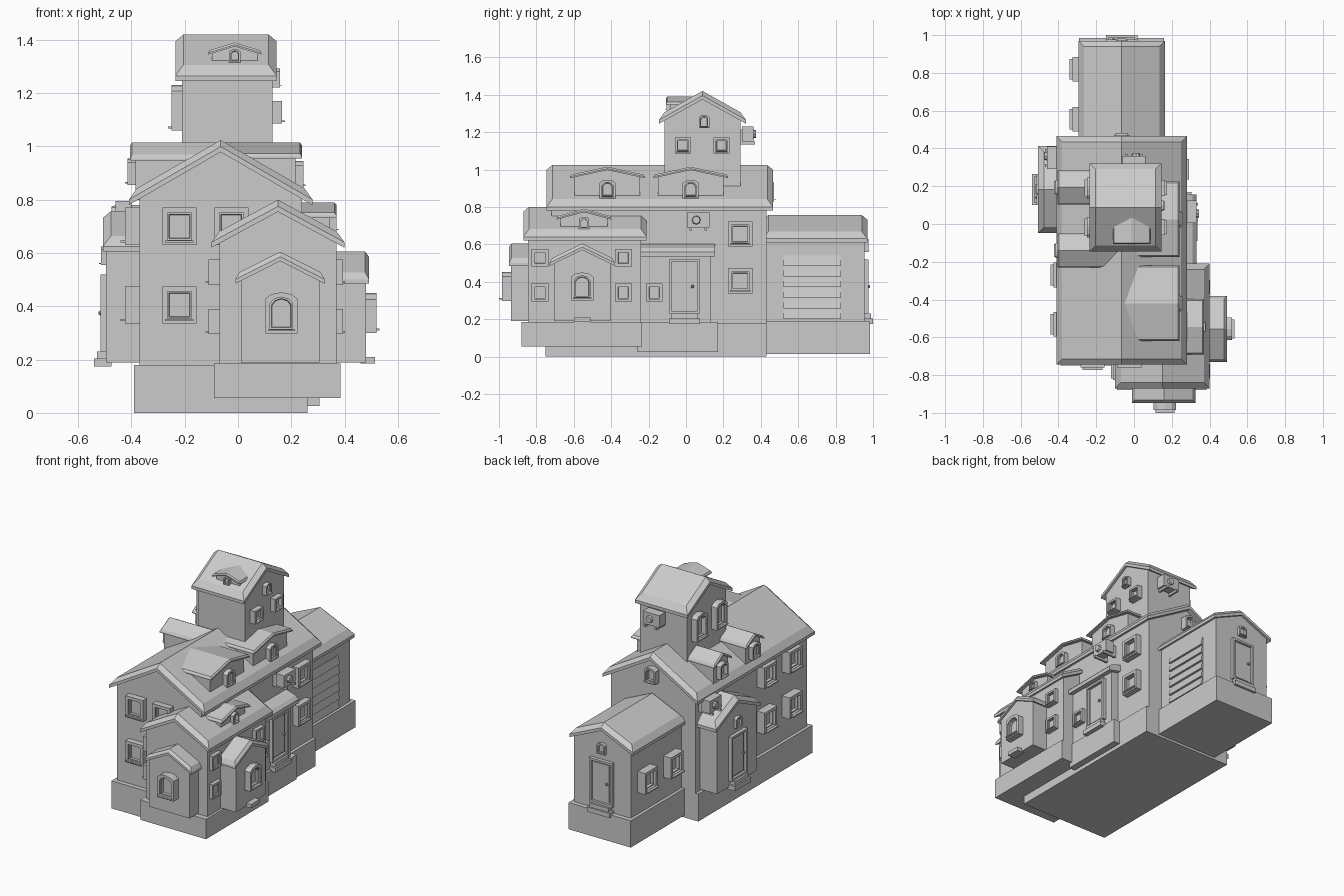
import bpy, bmesh, math
from mathutils import Matrix, Vector

if "Cube" in bpy.data.objects:
    bpy.data.objects.remove(bpy.data.objects["Cube"])

TURN = {'front': 0, 'right': 90, 'back': 180, 'left': -90}


def finish(name, bm, matrix=None):
    bmesh.ops.recalc_face_normals(bm, faces=bm.faces)
    if matrix:
        bm.transform(matrix)
    me = bpy.data.meshes.new(name)
    bm.to_mesh(me)
    bm.free()
    ob = bpy.data.objects.new(name, me)
    bpy.context.collection.objects.link(ob)
    return ob


def add_box(bm, x0, x1, y0, y1, z0, z1):
    m = Matrix.Translation(((x0 + x1) / 2, (y0 + y1) / 2, (z0 + z1) / 2))
    bmesh.ops.create_cube(bm, size=1, matrix=m @ Matrix.Diagonal((x1 - x0, y1 - y0, z1 - z0, 1)))


def box(name, *dims):
    bm = bmesh.new()
    add_box(bm, *dims)
    return finish(name, bm)


def wall_frame(side, x, y, z):
    # local x runs along the wall, local -y points out of it
    return Matrix.Translation((x, y, z)) @ Matrix.Rotation(math.radians(TURN[side]), 4, 'Z')


def skin(bm, rings):
    loops = [[bm.verts.new(p) for p in r] for r in rings]
    n = len(loops[0])
    for a, b in zip(loops, loops[1:]):
        for i in range(n):
            bm.faces.new((a[i], a[(i + 1) % n], b[(i + 1) % n], b[i]))
    return loops


def oriented(axis, c, u, l, z):
    return (c + u, l, z) if axis == 'y' else (l, c + u, z)


def prism(name, axis, c, pts, l0, l1):
    bm = bmesh.new()
    a, b = skin(bm, [[oriented(axis, c, u, l, z) for u, z in pts] for l in (l0, l1)])
    bm.faces.new(a)
    bm.faces.new(b)
    return finish(name, bm)


def gable_roof(name, axis, c, half, l0, l1, eave, apex, t=.045, ins=.03):
    # bevelled slab folded along the ridge
    slope = (apex - eave) / half
    sgn = 1 if l1 > l0 else -1
    rings = []
    for inset, drop in ((0, t), (0, t * .55), (ins, 0)):
        h, a, b = half - inset, l0 + sgn * inset, l1 - sgn * inset
        rings.append([oriented(axis, c, u, l, apex - abs(u) * slope - drop)
                      for u, l in ((-h, a), (0, a), (h, a), (h, b), (0, b), (-h, b))])
    bm = bmesh.new()
    lo = skin(bm, rings)
    for r in (lo[0], lo[-1]):
        bm.faces.new((r[0], r[1], r[4], r[5]))
        bm.faces.new((r[1], r[2], r[3], r[4]))
    return finish(name, bm)


def gable_house(name, axis, c, hw, half, w0, w1, r0, r1, z0, eave, apex, t=.045, ins=.03):
    top = lambda u: apex - u * (apex - eave) / half - t * .7
    prism(name + '_walls', axis, c, [(-hw, z0), (hw, z0), (hw, top(hw)), (0, top(0)), (-hw, top(hw))], w0, w1)
    gable_roof(name + '_roof', axis, c, half, r0, r1, eave, apex, t, ins)


def outline(w, h, y, arched, e=0):
    a, b = w / 2 - e, h / 2 - e
    pts = [(-a, y, -b), (a, y, -b)]
    if arched:
        sh = b - w * .2
        pts += [(a, y, sh), (a * .65, y, b - w * .06), (0, y, b), (-a * .65, y, b - w * .06), (-a, y, sh)]
    else:
        pts += [(a, y, b), (-a, y, b)]
    return pts


def window(name, side, x, y, z, w, h, arched=False, d=.04):
    bm = bmesh.new()
    e = w * .15
    lo = skin(bm, [outline(w, h, .02, arched), outline(w, h, -d, arched), outline(w, h, -d, arched, e),
                   outline(w, h, -d * .7, arched, e), outline(w, h, -d * .7, arched, e * 1.3),
                   outline(w, h, -d * .35, arched, e * 1.4)])
    bm.faces.new(lo[0])
    bm.faces.new(lo[-1])
    add_box(bm, -w * .42, w * .42, -d * 1.3, 0, -h / 2 + e * .5, -h / 2 + e * .9)
    finish(name, bm, wall_frame(side, x, y, z))


def door(name, side, x, y, w=.165, z0=.23, z1=.52):
    bm = bmesh.new()
    h = z1 - z0
    lo = skin(bm, [outline(w, h, .02, 0), outline(w, h, -.022, 0), outline(w, h, -.022, 0, .014),
                   outline(w, h, -.006, 0, .014)])
    bm.faces.new(lo[0])
    bm.faces.new(lo[-1])
    add_box(bm, -w * .33, w * .33, -.012, 0, -h * .42, h * .42)
    bmesh.ops.create_icosphere(bm, subdivisions=1, radius=.01,
                               matrix=Matrix.Translation((w * .26, -.02, .0)))
    add_box(bm, -w * .42, w * .42, -.035, .02, -h / 2 - .025, -h / 2)
    add_box(bm, -w * .5, w * .5, -.045, .02, -h / 2 - .055, -h / 2 - .025)
    finish(name, bm, wall_frame(side, x, y, (z0 + z1) / 2))


def aircon(name, side, x, y, z):
    bm = bmesh.new()
    add_box(bm, -.06, .06, -.075, -.015, -.035, .045)
    bmesh.ops.create_cone(bm, cap_ends=True, segments=8, radius1=.025, radius2=.02, depth=.02,
                          matrix=Matrix.Translation((-.01, -.08, .005)) @ Matrix.Rotation(math.pi / 2, 4, 'X'))
    for s in (-.04, .04):
        add_box(bm, s - .007, s + .007, -.085, .02, -.05, -.035)
        add_box(bm, s - .007, s + .007, -.015, .02, -.05, .03)
    finish(name, bm, wall_frame(side, x, y, z))


# foundations
box('main_base', -.39, .26, -.75, .43, 0, .18)
box('wing_base', -.09, .385, -.88, -.235, .055, .185)
box('garage_base', -.29, .16, .40, .985, .015, .19)
box('porch_base', .1, .305, -.26, .17, .025, .185)

# main volumes
gable_house('main', 'y', -.065, .305, .345, -.72, .43, -.745, .465, .17, .825, 1.024)
gable_house('wing', 'y', .15, .22, .25, -.845, -.24, -.87, -.21, .18, .665, .80)
gable_house('garage', 'y', -.065, .205, .23, .40, .955, .41, .97, .18, .655, .757)
gable_house('tower', 'x', .088, .203, .233, -.21, .13, -.235, .145, .85, 1.29, 1.42)
gable_house('front_bay', 'y', .158, .147, .168, -.935, -.8, -.947, -.8, .19, .52, .605, .035, .015)
gable_house('right_bay', 'x', -.555, .152, .175, .34, .48, .34, .492, .19, .52, .605, .035, .015)
gable_house('entry', 'x', .183, .203, .23, -.495, -.3, -.507, -.3, .19, .65, .757)

# side porch with lean-to roof
box('porch_walls', .2, .29, -.25, .13, .18, .57)
prism('porch_roof', 'y', 0, [(.2, .565), (.33, .535), (.33, .56), (.31, .58), (.2, .615)], -.25, .155)

# dormers
for i, cy in enumerate((-.42, .025)):
    gable_house(f'right_dormer_{i}', 'x', cy, .175, .2, -.03, .215, -.06, .24, .8, .972, 1.015, .018, .008)
    window(f'right_dormer_window_{i}', 'right', .215, cy, .895, .085, .10, True, .03)
for i, cy in enumerate((.193, -.14)):
    gable_house(f'left_dormer_{i}', 'x', cy, .075, .09, -.385, -.08, -.405, -.06, .8, .965, 1.015, .018, .008)
    window(f'left_dormer_window_{i}', 'left', -.385, cy, .905, .08, .10, True, .03)
gable_house('wing_dormer', 'x', -.545, .125, .147, .15, .345, .14, .37, .65, .75, .79, .018, .008)
window('wing_dormer_window', 'right', .345, -.545, .715, .055, .065, True, .025)
gable_house('tower_dormer', 'y', -.012, .085, .1, -.085, .05, -.107, .06, 1.295, 1.36, 1.39, .015, .006)
window('tower_dormer_window', 'front', -.012, -.085, 1.34, .042, .05, True, .02)

# large windows of the main house
for z in (.70, .405):
    window('main_front_window', 'front', -.22, -.72, z, .128, .14)
    window('main_right_window', 'right', .24, .29, z - .045 * (z > .5), .13, .135)
    for cy in (-.53, -.27):
        window('main_left_window', 'left', -.37, cy, z, .13, .14, False, .055)
window('main_inner_window', 'front', -.025, -.72, .70, .128, .14)
window('main_attic_window', 'back', -.065, .43, .88, .08, .10, True)

# small windows of the wing and the porch
for z in (.343, .528):
    for cy in (-.78, -.335):
        window('wing_right_window', 'right', .37, cy, z, .09, .095, False, .025)
    window('wing_left_window', 'left', -.07, -.78, z, .09, .095)
window('porch_window', 'right', .29, -.17, .343, .09, .095, False, .025)

# bay windows and footings
window('front_bay_window', 'front', .163, -.935, .375, .12, .155, True, .05)
window('right_bay_window', 'right', .48, -.555, .375, .12, .15, True, .04)
box('right_bay_step', .46, .515, -.6, -.51, .185, .21)

# tower windows
for cy in (-.017, .19):
    window('tower_right_window', 'right', .13, cy, 1.128, .085, .085, False, .035)
    window('tower_left_window', 'left', -.21, cy, 1.145, .11, .17, True)
window('tower_attic_window', 'right', .13, .097, 1.257, .055, .07, True, .027)

# entry and garage openings
door('entry_door', 'left', -.495, .183)
window('entry_attic_window', 'left', -.495, .183, .59, .06, .07, True, .02)
door('porch_door', 'right', .29, -.008)
door('garage_back_door', 'back', -.065, .955)
window('garage_attic_window', 'back', -.065, .955, .595, .06, .07, True, .02)
for cy in (.82, .555):
    window('garage_left_window', 'left', -.27, cy, .40, .13, .14, False, .055)

# garage shutter made of tilted slats
for i in range(6):
    z = .2 + i * .057
    prism(f'shutter_slat_{i}', 'y', 0, [(.13, z), (.155, z), (.143, z + .055), (.13, z + .055)], .52, .83)

# air conditioners
aircon('aircon_right', 'right', .255, .065, .725)
aircon('aircon_left', 'left', -.385, .35, .75)
aircon('aircon_tower', 'back', 0, .285, 1.185)
